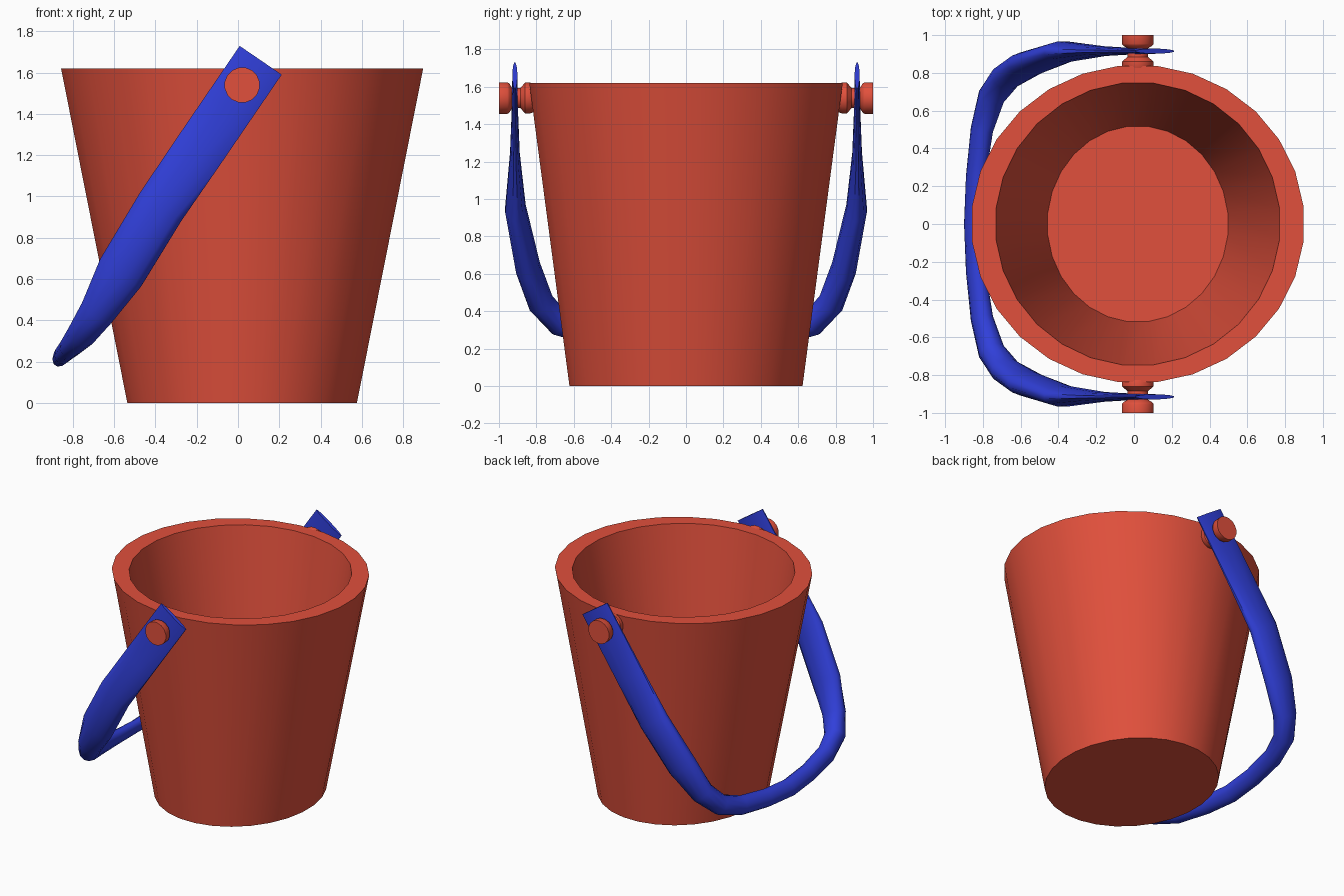
import bpy, bmesh, math
from mathutils import Vector

if "Cube" in bpy.data.objects:
    bpy.data.objects.remove(bpy.data.objects["Cube"])

CX = 0.02  # axis of the bucket and its pivots


def material(name, color):
    m = bpy.data.materials.new(name)
    m.diffuse_color = (*color, 1)
    m.use_nodes = True
    m.node_tree.nodes["Principled BSDF"].inputs["Base Color"].default_value = m.diffuse_color
    return m


RED = material("red", (0.75, 0.08, 0.045))
BLUE = material("blue", (0.03, 0.05, 0.7))


def ring_points(center, u, v, n):
    """Points of an ellipse with half-axis vectors u and v."""
    return [center + u * math.cos(t) + v * math.sin(t)
            for t in (2 * math.pi * (i + 0.5) / n for i in range(n))]


def skin(name, rings, mat, angle=40):
    """Closed solid through a list of rings, capped at both ends."""
    bm = bmesh.new()
    loops = [[bm.verts.new(p) for p in r] for r in rings]
    n = len(loops[0])
    for a, b in zip(loops, loops[1:]):
        for i in range(n):
            j = (i + 1) % n
            bm.faces.new((a[i], a[j], b[j], b[i]))
    bm.faces.new(loops[0])
    bm.faces.new(loops[-1])
    bmesh.ops.recalc_face_normals(bm, faces=bm.faces)
    me = bpy.data.meshes.new(name)
    bm.to_mesh(me)
    bm.free()
    me.shade_smooth()
    me.set_sharp_from_angle(angle=math.radians(angle))
    me.materials.append(mat)
    ob = bpy.data.objects.new(name, me)
    bpy.context.collection.objects.link(ob)
    return ob


# Bucket: outer wall, flat rim, inner wall and floor (rx, ry, z)
profile = [(0.56, 0.627, 0), (0.883, 0.843, 1.62), (0.755, 0.75, 1.62), (0.48, 0.52, 0.1)]
skin("bucket", [ring_points(Vector((CX, 0, z)), Vector((rx, 0, 0)), Vector((0, ry, 0)), 28)
                for rx, ry, z in profile], RED)

# Pivot pegs: turned knobs with a narrow waist (y, radius)
peg = [(0.80, 0.07), (0.835, 0.085), (0.86, 0.085), (0.885, 0.055),
       (0.93, 0.055), (0.945, 0.08), (0.955, 0.086), (1.0, 0.086)]
for side, label in ((-1, "front"), (1, "back")):
    skin(label + "_pivot",
         [ring_points(Vector((CX, side * y, 1.54)), Vector((r, 0, 0)), Vector((0, 0, r)), 16)
          for y, r in peg], RED)

# Handle: strap ends thickening into a rounded grip, hanging down to the left
top = Vector((0.11, 0, 1.66))
down = Vector((-0.564, 0, -0.826))
wide = Vector((0.826, 0, -0.564))
Y = Vector((0, 1, 0))
# distance along the handle, y, shift across, half thickness, half width
half = [(0.0, 0.915, 0, 0.013, 0.124), (0.28, 0.915, 0, 0.018, 0.124),
        (0.52, 0.915, 0, 0.026, 0.124), (0.86, 0.912, 0, 0.055, 0.122),
        (1.23, 0.845, 0.02, 0.065, 0.120), (1.45, 0.775, 0.034, 0.068, 0.087),
        (1.58, 0.675, 0.032, 0.07, 0.07), (1.655, 0.5, 0.022, 0.065, 0.054),
        (1.70, 0.25, 0.014, 0.062, 0.045)]
path = half + [(1.72, 0, 0.012, 0.062, 0.04)] + [(s, -y, w, a, b) for s, y, w, a, b in reversed(half)]
rings = []
for i, (s, y, w, a, b) in enumerate(path):
    p, q = path[max(i - 1, 0)], path[min(i + 1, len(path) - 1)]
    tangent = (down * (q[0] - p[0]) + Y * (q[1] - p[1])).normalized()
    normal = tangent.cross(wide)
    rings.append(ring_points(top + down * s + Y * y + wide * w, wide * b * 1.03, normal * a * 1.03, 12))
skin("handle", rings, BLUE, 50)
